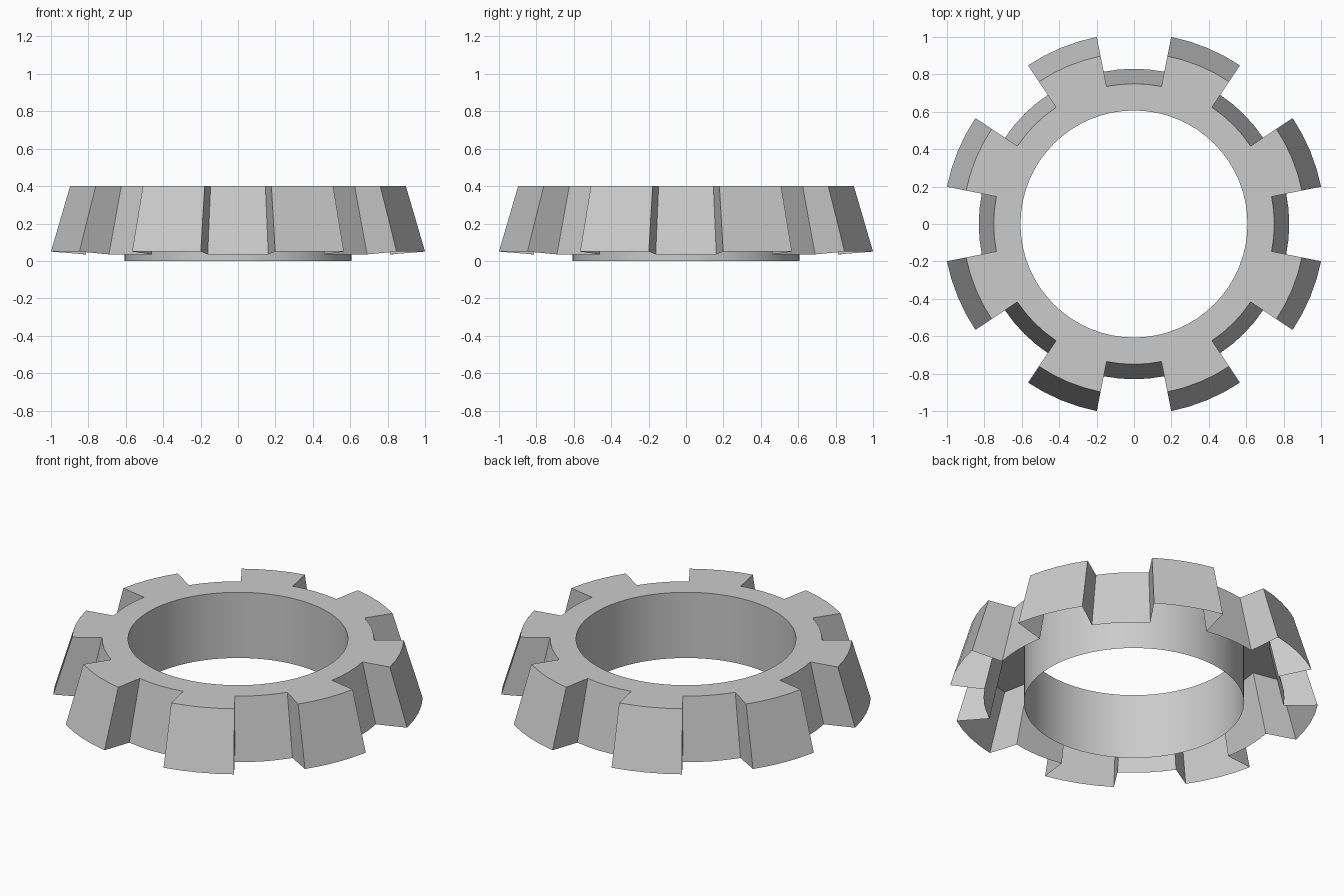
import bpy
import bmesh
from math import cos, sin, radians
from mathutils import Vector

cube = bpy.data.objects.get("Cube")
if cube:
    bpy.data.objects.remove(cube)

HEIGHT = 0.4
BORE = 0.607
SECTORS = 16                    # eight teeth alternating with eight gaps
STEPS = 4                       # facets along each arc
SECTOR = 360 / SECTORS
# (top radius, bottom radius, bottom height)
TOOTH = (0.915, 1.0196, 0.05)
GAP = (0.75, 0.83, 0.035)

metal = bpy.data.materials.new("grey_metal")
metal.use_nodes = True
grey = (0.6, 0.6, 0.6, 1)
metal.diffuse_color = grey
metal.node_tree.nodes["Principled BSDF"].inputs["Base Color"].default_value = grey


def polar(radius, angle, z):
    a = radians(angle)
    return Vector((radius * cos(a), radius * sin(a), z))


def finish(name, quads):
    """Build an object from (corners, normals) quads, with the given shading normals."""
    bm = bmesh.new()
    normals = []
    for corners, shading in quads:
        bm.faces.new([bm.verts.new(c) for c in corners])
        normals.extend(n.normalized() for n in shading)
    mesh = bpy.data.meshes.new(name)
    bm.to_mesh(mesh)
    bm.free()
    mesh.shade_smooth()
    mesh.normals_split_custom_set(normals)
    mesh.materials.append(metal)
    obj = bpy.data.objects.new(name, mesh)
    bpy.context.collection.objects.link(obj)


sleeve, top_ring, skirt = [], [], []
up = Vector((0, 0, 1))

for i in range(SECTORS):
    start = (i - 0.5) * SECTOR
    top_r, low_r, low_z = TOOTH if i % 2 else GAP
    # Each sloping wall is shaded as one flat face
    slope = polar(HEIGHT - low_z, i * SECTOR, low_r - top_r)

    for j in range(STEPS):
        a = start + j * SECTOR / STEPS
        b = a + SECTOR / STEPS
        # Thin bore wall, facing the axis
        inward = [polar(-1, t, 0) for t in (b, a, a, b)]
        sleeve.append(([polar(BORE, b, 0), polar(BORE, a, 0),
                        polar(BORE, a, HEIGHT), polar(BORE, b, HEIGHT)], inward))
        # Flat top
        top_ring.append(([polar(BORE, a, HEIGHT), polar(top_r, a, HEIGHT),
                          polar(top_r, b, HEIGHT), polar(BORE, b, HEIGHT)], [up] * 4))
        # Sloping outer wall of the tooth or gap
        skirt.append(([polar(low_r, a, low_z), polar(low_r, b, low_z),
                       polar(top_r, b, HEIGHT), polar(top_r, a, HEIGHT)], [slope] * 4))

    # Radial flank between this sector and the one before it
    flank = [polar(GAP[0], start, HEIGHT), polar(TOOTH[0], start, HEIGHT),
             polar(TOOTH[1], start, TOOTH[2]), polar(GAP[1], start, GAP[2])]
    side = polar(1, start - 90, 0)
    if i % 2 == 0:
        flank.reverse()
        side = -side
    if (flank[1] - flank[0]).cross(flank[2] - flank[0]).dot(side) < 0:
        flank.reverse()
    skirt.append((flank, [side] * 4))

finish("bore_sleeve", sleeve)
finish("top_ring", top_ring)
finish("toothed_skirt", skirt)
